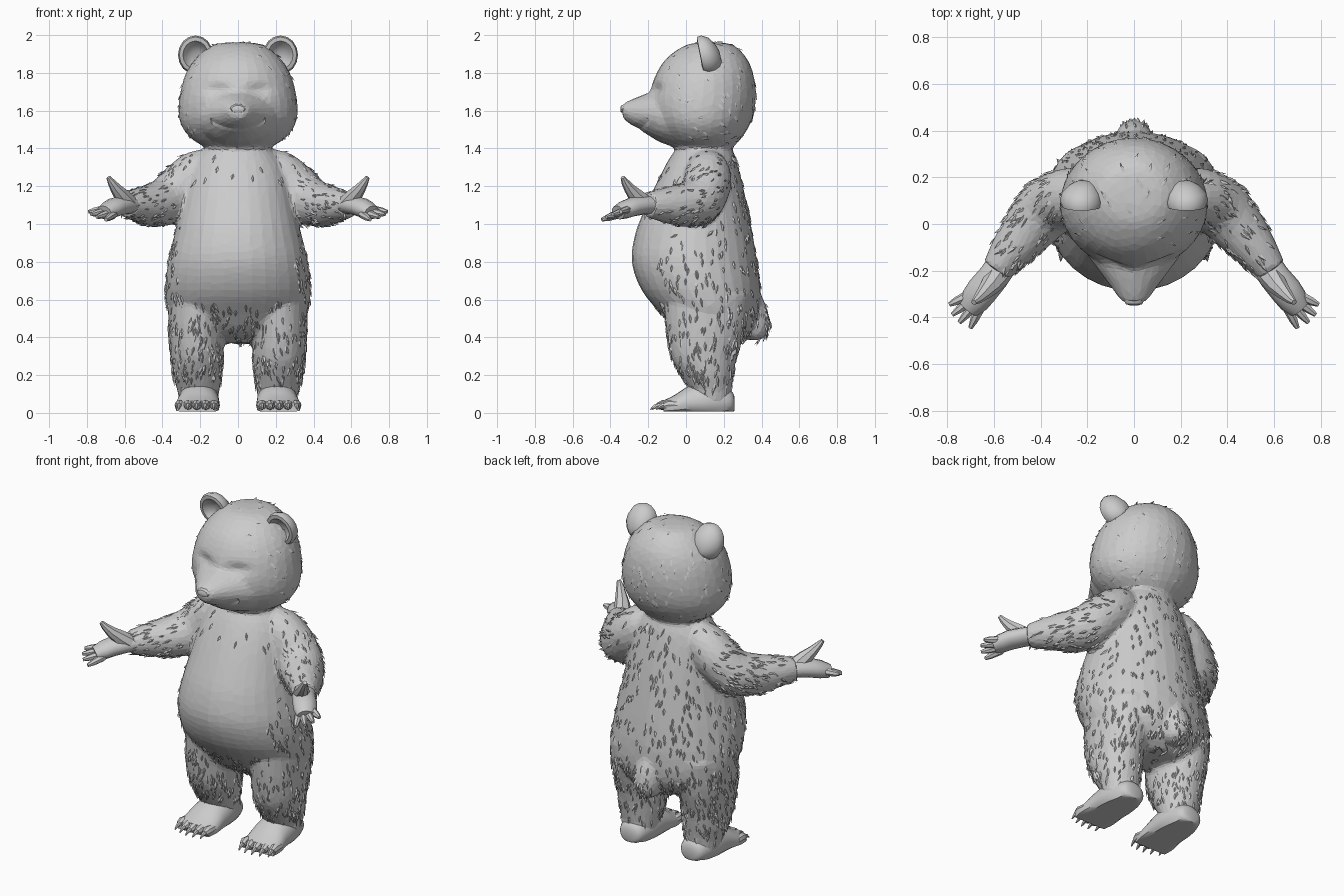
import bpy, bmesh, math, random
from mathutils import Vector

if "Cube" in bpy.data.objects:
    bpy.data.objects.remove(bpy.data.objects["Cube"])

random.seed(7)


def refine(rings, steps):
    """Catmull-Rom rings in between, so the skin curves smoothly."""
    rings = [tuple(Vector(v) for v in r) for r in rings]
    out = []
    for i in range(len(rings) - 1):
        a, b, c, d = (rings[min(max(i + k, 0), len(rings) - 1)] for k in (-1, 0, 1, 2))
        for s in range(steps):
            t = s / steps
            out.append(tuple(.5 * (2 * q + (r - p) * t + (2 * p - 5 * q + 4 * r - w) * t * t
                                   + (3 * q - p - 3 * r + w) * t ** 3)
                             for p, q, r, w in zip(a, b, c, d)))
    return out + [rings[-1]]


def loft(bm, rings, n=20, floor=None):
    """Closed skin over rings given as (centre, u axis, v axis)."""
    loops = []
    for c, u, v in refine(rings, 4 if n >= 20 else 1):
        loop = []
        for i in range(n):
            a = 2 * math.pi * i / n
            p = c + u * math.cos(a) + v * math.sin(a)
            if floor is not None:
                p.z = max(p.z, floor)
            loop.append(bm.verts.new(p))
        loops.append(loop)
    faces = [bm.faces.new(loops[0]), bm.faces.new(loops[-1])]
    for a, b in zip(loops, loops[1:]):
        for i in range(n):
            j = (i + 1) % n
            faces.append(bm.faces.new((a[i], a[j], b[j], b[i])))
    bmesh.ops.recalc_face_normals(bm, faces=faces)


def stack(bm, rows, n=24):
    """Upright loft from rows (z, cx, cy, rx, ry)."""
    loft(bm, [((x, y, z), (rx, 0, 0), (0, ry, 0)) for z, x, y, rx, ry in rows], n)


def along_y(bm, rows, n=20, floor=None):
    """Front-to-back loft from rows (y, cx, cz, rx, rz)."""
    loft(bm, [((x, y, z), (rx, 0, 0), (0, 0, rz)) for y, x, z, rx, rz in rows], n, floor)


def tube(bm, path, s=1, n=16, flat=1.0):
    """Tube along points (x, y, z, radius), mirrored when s is -1."""
    pts = [Vector((s * p[0], p[1], p[2])) for p in path]
    rings = []
    for i, p in enumerate(pts):
        t = (pts[min(i + 1, len(pts) - 1)] - pts[max(i - 1, 0)]).normalized()
        u = t.cross(Vector((0, 0, 1))).normalized()
        v = u.cross(t)
        r = path[i][3]
        rings.append((p, u * r, v * r * flat))
    loft(bm, rings, n)


def finish(name, bm, angle=40):
    me = bpy.data.meshes.new(name)
    bm.to_mesh(me)
    bm.free()
    ob = bpy.data.objects.new(name, me)
    bpy.context.collection.objects.link(ob)
    bpy.ops.object.select_all(action='DESELECT')
    ob.select_set(True)
    bpy.context.view_layer.objects.active = ob
    bpy.ops.object.shade_smooth_by_angle(angle=math.radians(angle))
    return ob


# Body: torso, head, muzzle, tail, legs and arms fused into one skin
bm = bmesh.new()
stack(bm, [(1.42, 0, .10, .14, .13), (1.36, 0, .09, .21, .17), (1.25, 0, .075, .265, .215),
           (1.1, 0, .057, .30, .267), (.95, 0, .042, .335, .31), (.8, 0, .045, .37, .332),
           (.65, 0, .08, .385, .315), (.52, 0, .13, .365, .26), (.43, 0, .15, .27, .20),
           (.37, 0, .16, .12, .12)], 32)
stack(bm, [(1.962, 0, .13, .05, .05), (1.945, 0, .125, .14, .13), (1.88, 0, .11, .22, .21),
           (1.8, 0, .10, .275, .255), (1.7, 0, .09, .305, .28), (1.6, 0, .085, .316, .277),
           (1.52, 0, .085, .30, .25), (1.45, 0, .09, .245, .20), (1.40, 0, .09, .16, .15)], 32)
along_y(bm, [(-.02, 0, 1.56, .25, .165), (-.13, 0, 1.57, .20, .14), (-.2, 0, 1.582, .15, .112),
             (-.26, 0, 1.588, .105, .083), (-.31, 0, 1.594, .07, .055),
             (-.337, 0, 1.60, .045, .035)])
stack(bm, [(.62, 0, .36, .04, .04), (.55, 0, .37, .07, .06), (.47, 0, .365, .08, .08),
           (.41, 0, .36, .065, .065), (.385, 0, .36, .03, .03)], 20)
for s in (1, -1):
    stack(bm, [(.62, s * .2, .11, .17, .23), (.45, s * .217, .105, .15, .21),
               (.3, s * .217, .095, .14, .175), (.2, s * .215, .112, .13, .14),
               (.12, s * .21, .13, .112, .11), (.05, s * .21, .14, .1, .1)])
    tube(bm, [(.14, .11, 1.32, .09), (.21, .115, 1.275, .12), (.29, .11, 1.205, .128),
              (.37, .07, 1.125, .13), (.45, -.02, 1.10, .115), (.53, -.12, 1.10, .09),
              (.59, -.20, 1.10, .066)], s, 20)
body = finish("body", bm)
m = body.modifiers.new("fuse", 'REMESH')
m.mode = 'VOXEL'
m.voxel_size = .013
m = body.modifiers.new("soften", 'SMOOTH')
m.iterations = 5
for name in ("fuse", "soften"):
    bpy.ops.object.modifier_apply(modifier=name)

# Eye hollows and mouth line pressed into the face
for v in body.data.vertices:
    p = v.co
    if p.y < -.08 and 1.4 < p.z < 1.85:
        d = ((abs(p.x) - .11) / .065) ** 2 + ((p.z - 1.71) / .035) ** 2
        p.y += .022 * math.exp(-d)
        if abs(p.x) < .14:
            p.y += .01 * math.exp(-((p.z - 1.505 - 2.2 * p.x * p.x) / .014) ** 2)


# Fur tufts: low kites scattered over the skin, combed by region
def coverage(p):
    if abs(p.x) > .33 and p.z > .95:
        return .8 if abs(p.x) < .56 else .2
    if p.z < .13:
        return 0
    if p.z < .6:
        return 1 if p.y > -.15 else .3
    if p.z > 1.42:
        return .22 if p.y > -.08 else 0
    if p.y > .02 or abs(p.x) > .3:
        return .42
    return .2 if p.z > 1.2 else 0


def comb(p):
    if abs(p.x) > .3 and p.z > .95:
        return Vector((math.copysign(.55, p.x), -.65, -.25))
    if p.z > 1.42:
        return Vector((p.x, .5, -.6))
    return Vector((p.x * .5, 0, -1))


me = body.data
me.calc_loop_triangles()
tris = list(me.loop_triangles)
bm = bmesh.new()
for t in random.choices(tris, weights=[t.area for t in tris], k=3200):
    p = sum((me.vertices[i].co for i in t.vertices), Vector()) / 3
    if random.random() > coverage(p):
        continue
    n = t.normal.copy()
    d = comb(p) + Vector([random.uniform(-.3, .3) for _ in range(3)])
    d = d - n * d.dot(n)
    if d.length < .25:
        continue
    d.normalize()
    w = n.cross(d) * random.uniform(.006, .01)
    ln = random.uniform(.045, .07)
    lift = .003 if p.z > 1.42 else .006
    root = bm.verts.new(p - n * .004)
    a = bm.verts.new(p + d * ln * .5 + w - n * .001)
    b = bm.verts.new(p + d * ln * .5 - w - n * .001)
    ridge = bm.verts.new(p + d * ln * .55 + n * lift)
    tip = bm.verts.new(p + d * ln + n * lift)
    for f in ((root, ridge, a), (root, b, ridge), (a, ridge, tip), (ridge, b, tip)):
        bm.faces.new(f)
finish("fur_tufts", bm, 60)

# Reduce the skin to a faceted low-poly surface
bpy.context.view_layer.objects.active = body
m = body.modifiers.new("facets", 'DECIMATE')
m.ratio = .08
bpy.ops.object.modifier_apply(modifier="facets")

# Nose
bm = bmesh.new()
along_y(bm, [(-.30, 0, 1.615, .035, .018), (-.325, 0, 1.613, .045, .024),
             (-.343, 0, 1.608, .035, .02), (-.348, 0, 1.606, .018, .01)], 10)
finish("nose", bm)

for s, side in ((1, "left"), (-1, "right")):
    # Cupped ear, leaning slightly forward
    bm = bmesh.new()
    along_y(bm, [(y, s * (.225 + o), 1.895 + o, r * .9, r) for y, r, o in
                 ((.18, .03, -.01), (.165, .062, -.005), (.135, .092, 0), (.10, .103, 0),
                  (.075, .095, 0), (.072, .074, 0), (.10, .058, -.005), (.12, .03, -.01))], 16)
    for v in bm.verts:
        v.co.y -= (v.co.z - 1.9) * .2
    finish(side + "_ear", bm)

    # Palm, four fingers and a raised thumb
    bm = bmesh.new()
    tube(bm, [(.55, -.15, 1.10, .066), (.60, -.225, 1.10, .066), (.65, -.285, 1.09, .068),
              (.68, -.325, 1.075, .064), (.71, -.36, 1.06, .05)], s, 12, .75)
    for i in range(4):
        k = i / 3
        base = Vector((.722 - .062 * k, -.312 - .052 * k, 1.075 - .026 * k))
        tip = Vector((.79 - .09 * k + .02 * math.sin(math.pi * k),
                      -.345 - .10 * k - .012 * math.sin(math.pi * k), 1.065 - .042 * k))
        back = base + (Vector((.64, -.28, 1.08)) - base) * .3
        mid = base.lerp(tip, .6)
        tube(bm, [(*back, .02), (*base, .022), (*mid, .018), (*tip, .01)], s, 7)
    tube(bm, [(.585, -.225, 1.11, .052), (.615, -.265, 1.15, .043), (.648, -.30, 1.19, .03),
              (.67, -.322, 1.222, .021), (.686, -.335, 1.247, .012)], s, 8)
    finish(side + "_hand", bm)

    # Foot with toes and claws
    bm = bmesh.new()
    along_y(bm, [(y, s * x, h * .35 + lift, r, h * .65) for y, x, r, h, lift in
                 ((.258, .205, .035, .05, .03), (.235, .205, .075, .10, .02),
                  (.13, .208, .106, .17, 0), (.02, .21, .112, .145, 0),
                  (-.06, .215, .118, .095, 0), (-.12, .218, .108, .065, 0))], 20, .008)
    finish(side + "_foot", bm)
    toes, claws = bmesh.new(), bmesh.new()
    for i in range(5):
        x = .125 + .046 * i
        y = -.135 + .005 * (i - 1.5) ** 2
        tube(toes, [(x, y + .06, .04, .024), (x, y + .01, .042, .027),
                    (x + .003, y - .015, .036, .018)], s, 8)
        tube(claws, [(x, y, .045, .014), (x + .003, y - .03, .036, .011),
                     (x + .005, y - .055, .018, .003)], s, 6)
    finish(side + "_toes", toes)
    finish(side + "_claws", claws)
